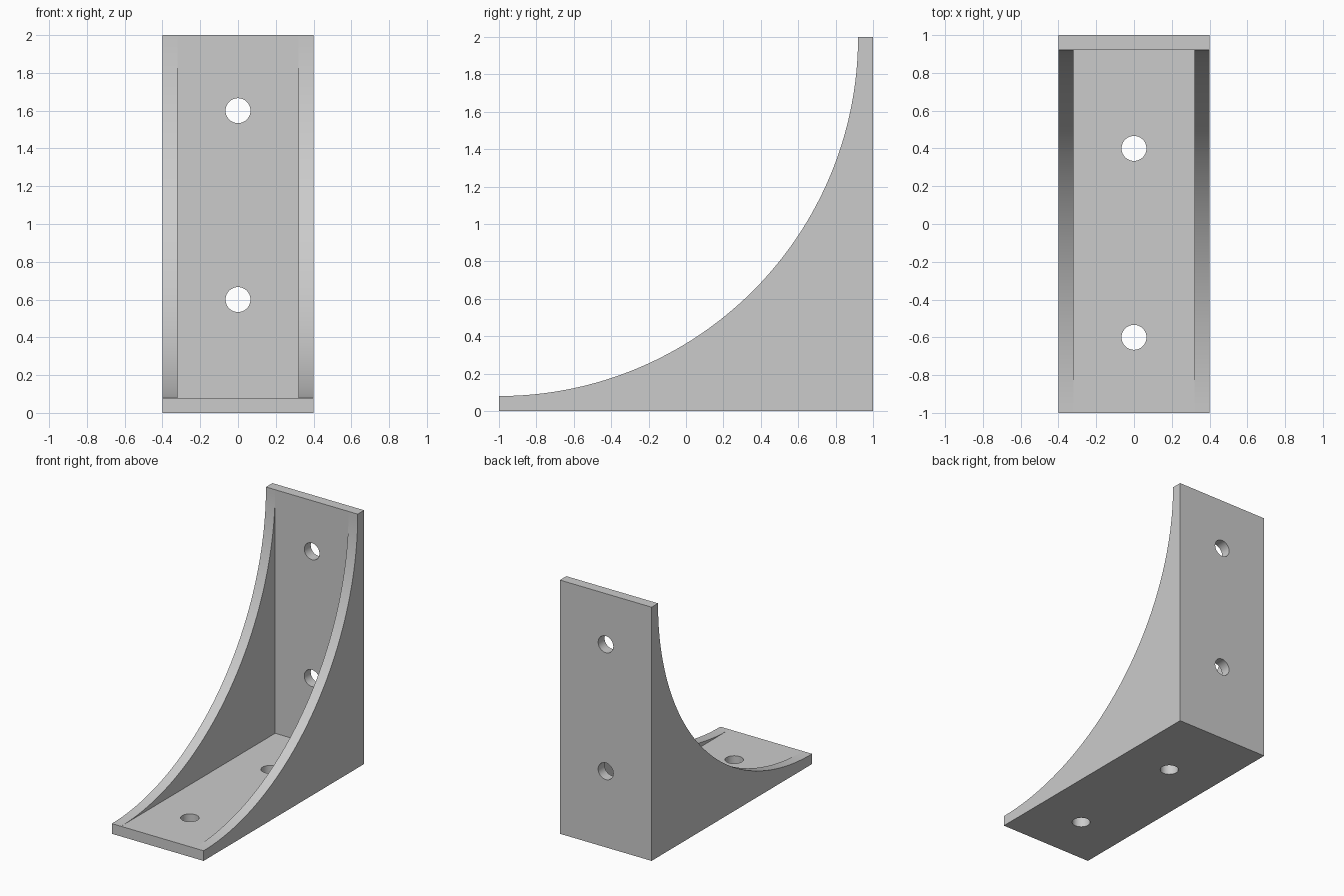
import bpy, bmesh, math
from mathutils import Matrix, Vector

cube = bpy.data.objects.get("Cube")
if cube:
    bpy.data.objects.remove(cube, do_unlink=True)

HALF = 0.4         # half width
WALL = 0.08        # thickness of plates and gussets
INNER = HALF - WALL
RADIUS = 2 - WALL
HOLE = 0.066
SEGMENTS = 64

grey = bpy.data.materials.new("bracket grey")
grey.use_nodes = True
colour = (0.6, 0.6, 0.6, 1)
grey.diffuse_color = colour
grey.node_tree.nodes["Principled BSDF"].inputs["Base Color"].default_value = colour


def make_object(name, bm):
    mesh = bpy.data.meshes.new(name)
    bm.to_mesh(mesh)
    bm.free()
    mesh.materials.append(grey)
    obj = bpy.data.objects.new(name, mesh)
    bpy.context.collection.objects.link(obj)
    return obj


def cap(bm, profile, x):
    bm.faces.new([bm.verts.new((x, y, z)) for y, z in profile])


def strips(bm, profile, x0, x1, closed=True):
    """Sweep a (y, z) profile sideways from x0 to x1."""
    pairs = list(zip(profile, profile[1:] + profile[:1]))
    for (ya, za), (yb, zb) in pairs if closed else pairs[:-1]:
        corners = [(x0, ya, za), (x0, yb, zb), (x1, yb, zb), (x1, ya, za)]
        bm.faces.new([bm.verts.new(c) for c in corners])


# Side outline: square heel with a concave quarter arc from top to toe
angles = [math.pi / 2 * i / SEGMENTS for i in range(SEGMENTS + 1)]
arc = [(-1 + RADIUS * math.cos(a), 2 - RADIUS * math.sin(a)) for a in angles]
heel = [(-1, 0), (1, 0), (1, 2)]
corner = (1 - WALL, WALL)

# Bracket body: L-shaped middle with a gusset on each side
bm = bmesh.new()
strips(bm, heel + [arc[0], corner, arc[-1]], -INNER, INNER)
for side in (-1, 1):
    strips(bm, heel + arc, side * INNER, side * HALF)
    cap(bm, heel + arc, side * HALF)
    cap(bm, arc + [corner], side * INNER)
bmesh.ops.remove_doubles(bm, verts=bm.verts, dist=1e-5)
bmesh.ops.recalc_face_normals(bm, faces=bm.faces)
bracket = make_object("bracket", bm)

# Screw holes: two through the base, two through the back plate
bm = bmesh.new()
upright = Matrix.Identity(4)
lying = Matrix.Rotation(math.pi / 2, 4, 'X')
for spot, turn in (((0, 0.4, 0.04), upright), ((0, -0.6, 0.04), upright),
                   ((0, 0.96, 0.6), lying), ((0, 0.96, 1.6), lying)):
    bmesh.ops.create_cone(bm, cap_ends=True, segments=48, radius1=HOLE, radius2=HOLE,
                          depth=0.2, matrix=Matrix.Translation(Vector(spot)) @ turn)
cutter = make_object("screw_hole_cutter", bm)
cutter.hide_render = True

cut = bracket.modifiers.new("screw holes", 'BOOLEAN')
cut.operation = 'DIFFERENCE'
cut.solver = 'EXACT'
cut.object = cutter

bpy.ops.object.select_all(action='DESELECT')
bracket.select_set(True)
bpy.context.view_layer.objects.active = bracket
bpy.ops.object.modifier_apply(modifier=cut.name)
bpy.data.objects.remove(cutter, do_unlink=True)
bpy.ops.object.shade_smooth_by_angle(angle=math.radians(30))
